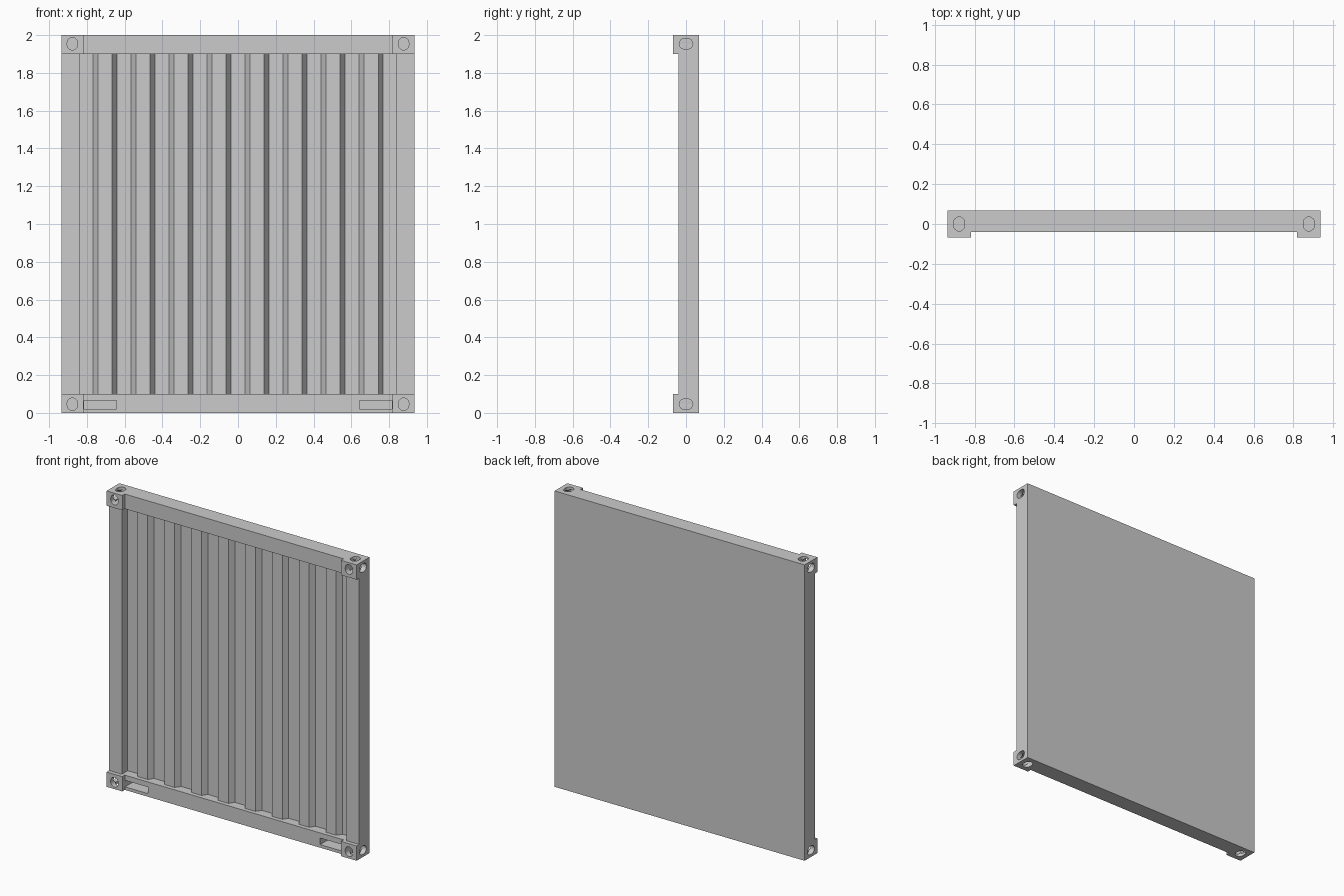
import bpy
import bmesh
import math
from mathutils import Vector

old = bpy.data.objects.get("Cube")
if old:
    bpy.data.objects.remove(old, do_unlink=True)

# Overall sizes
HALF_W, HEIGHT, BACK, FRONT = 0.935, 2.0, 0.068, -0.041
BLOCK_W, BLOCK_H, POST_W = 0.117, 0.1, 0.095
VALLEY, RIDGE = 0.022, -0.013
RIDGES, PITCH, SLOPE = 8, 0.2012, 0.024

grey = bpy.data.materials.new("plain grey")
grey.use_nodes = True
colour = (0.6, 0.6, 0.6, 1)
grey.diffuse_color = colour
grey.node_tree.nodes["Principled BSDF"].inputs["Base Color"].default_value = colour


def prism(name, points, offset):
    """Extrude a closed outline of 3D points along an offset."""
    bm = bmesh.new()
    base = bm.faces.new([bm.verts.new(p) for p in points])
    moved = bmesh.ops.extrude_face_region(bm, geom=[base], use_keep_orig=True)
    verts = [v for v in moved["geom"] if isinstance(v, bmesh.types.BMVert)]
    bmesh.ops.translate(bm, verts=verts, vec=offset)
    bmesh.ops.recalc_face_normals(bm, faces=bm.faces)
    mesh = bpy.data.meshes.new(name)
    bm.to_mesh(mesh)
    bm.free()
    mesh.materials.append(grey)
    obj = bpy.data.objects.new(name, mesh)
    bpy.context.collection.objects.link(obj)
    return obj


def box(name, x, y, z):
    x, z = sorted(x), sorted(z)
    outline = [(x[0], y[0], z[0]), (x[1], y[0], z[0]),
               (x[1], y[1], z[0]), (x[0], y[1], z[0])]
    return prism(name, outline, (0, 0, z[1] - z[0]))


def slot(start, offset, long_axis, width, length):
    """Cutter with a rounded slot outline, pushed along offset."""
    start, along = Vector(start), Vector(long_axis)
    across = along.cross(Vector(offset).normalized())
    r, straight = width / 2, (length - width) / 2
    points = []
    for end in (0, 1):
        for i in range(9):
            a = math.pi * (end + i / 8)
            shift = straight * (1 - 2 * end)
            points.append(start + across * r * math.cos(a)
                          + along * (r * math.sin(a) + shift))
    return prism("slot_cutter", points, offset)


def carve(obj, cutters):
    """Subtract the cutters, then remove them."""
    for cutter in cutters:
        cutter.hide_render = True
        mod = obj.modifiers.new("cut", 'BOOLEAN')
        mod.operation, mod.solver, mod.object = 'DIFFERENCE', 'EXACT', cutter
    graph = bpy.context.evaluated_depsgraph_get()
    result = bpy.data.meshes.new_from_object(obj.evaluated_get(graph))
    obj.modifiers.clear()
    obj.data = result
    for cutter in cutters:
        bpy.data.objects.remove(cutter, do_unlink=True)


# Corner blocks with slots on the front, outer side and top or bottom
for side, sx in (("left", 1), ("right", -1)):
    for level, sz in (("top", 1), ("bottom", -1)):
        outer_z = HEIGHT if sz > 0 else 0
        cx, cz = sx * 0.877, outer_z - sz * 0.046
        block = box(f"{level}_{side}_corner_block",
                    (sx * (HALF_W - BLOCK_W), sx * HALF_W), (-BACK, BACK),
                    (outer_z - sz * BLOCK_H, outer_z))
        carve(block, [
            slot((cx, -0.1, cz), (0, 0.14, 0), (0, 0, 1), 0.055, 0.066),
            slot((sx, 0, cz), (-sx * 0.15, 0, 0), (0, 1, 0), 0.056, 0.072),
            slot((cx, 0, outer_z + sz * 0.05), (0, 0, -sz * 0.13), (0, 1, 0), 0.055, 0.071),
        ])

    # Upright posts
    box(f"{side}_post", (sx * (HALF_W - POST_W), sx * HALF_W),
        (FRONT, BACK), (BLOCK_H, HEIGHT - BLOCK_H))

# Rails, the lower one with two lifting pockets
rail_x = HALF_W - BLOCK_W
box("top_rail", (-rail_x, rail_x), (FRONT, BACK), (HEIGHT - BLOCK_H, HEIGHT))
bottom_rail = box("bottom_rail", (-rail_x, rail_x), (FRONT, BACK), (0, BLOCK_H))
carve(bottom_rail, [box("pocket_cutter", (sx * 0.643, sx * (rail_x - 0.002)),
                        (-0.1, 0.05), (0.021, 0.065)) for sx in (1, -1)])

# Corrugated wall with a flat back
wall_x = HALF_W - POST_W
half_top = PITCH / 4 - SLOPE / 2
profile = [(-wall_x, BACK), (-wall_x, VALLEY)]
for i in range(RIDGES):
    c = (i - (RIDGES - 1) / 2) * PITCH
    profile += [(c - half_top - SLOPE, VALLEY), (c - half_top, RIDGE),
                (c + half_top, RIDGE), (c + half_top + SLOPE, VALLEY)]
profile += [(wall_x, VALLEY), (wall_x, BACK)]
prism("corrugated_wall", [(x, y, BLOCK_H) for x, y in profile],
      (0, 0, HEIGHT - 2 * BLOCK_H))
